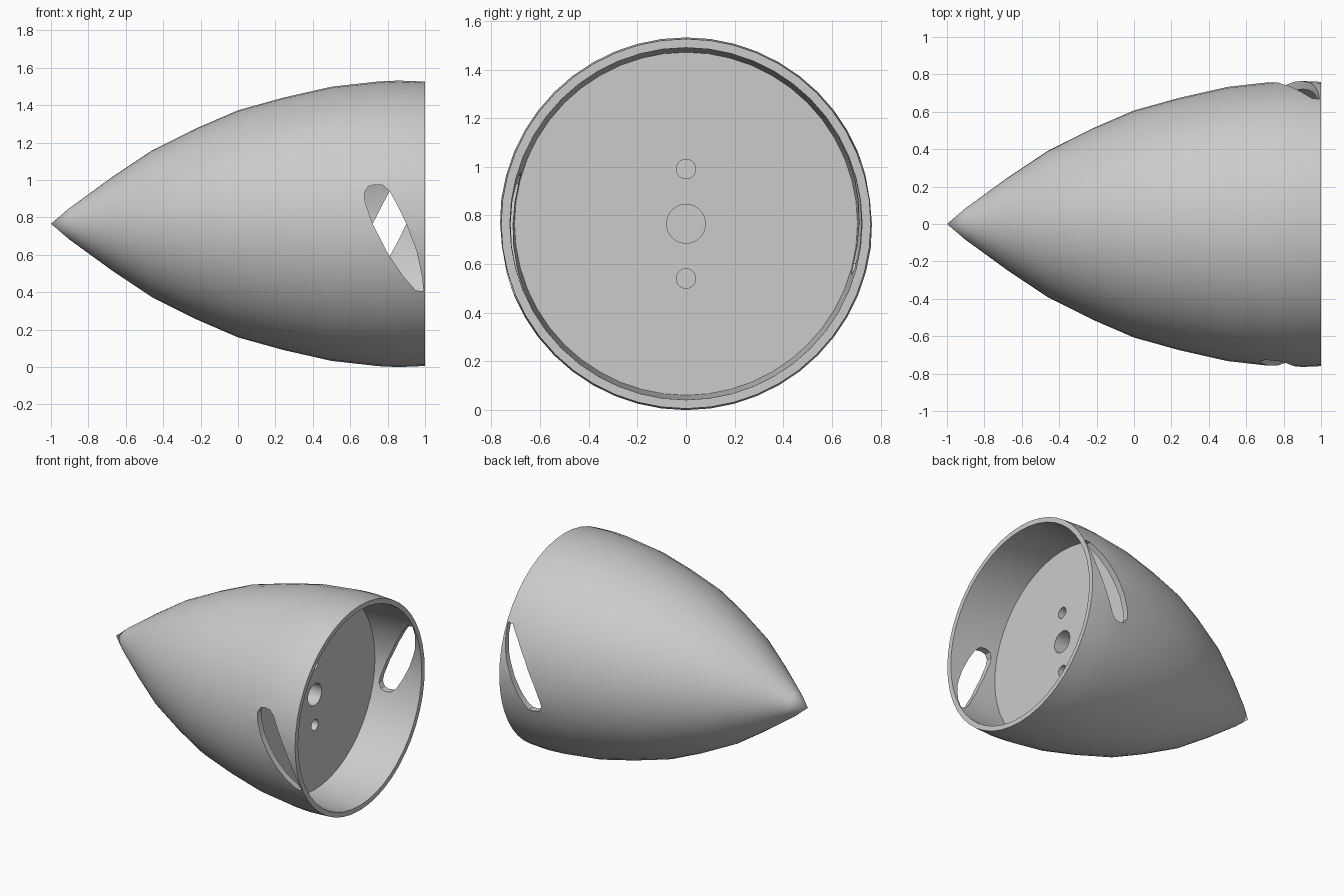
import bpy, bmesh, math
from mathutils import Matrix, Vector

if "Cube" in bpy.data.objects:
    bpy.data.objects.remove(bpy.data.objects["Cube"])

AXIS_Z = 0.766    # height of the long axis
PLATE_X = 0.63    # depth of the recessed plate

grey = bpy.data.materials.new("light_grey")
grey.use_nodes = True
grey.diffuse_color = (0.6, 0.6, 0.6, 1)
grey.node_tree.nodes["Principled BSDF"].inputs["Base Color"].default_value = (0.6, 0.6, 0.6, 1)


def add_object(name, bm):
    bmesh.ops.recalc_face_normals(bm, faces=bm.faces)
    mesh = bpy.data.meshes.new(name)
    bm.to_mesh(mesh)
    bm.free()
    mesh.materials.append(grey)
    obj = bpy.data.objects.new(name, mesh)
    bpy.context.collection.objects.link(obj)
    return obj


def lathe(name, profile, steps):
    """Revolve (x, radius) points about the long axis."""
    bm = bmesh.new()
    verts = [bm.verts.new((x, 0, AXIS_Z + r)) for x, r in profile]
    edges = [bm.edges.new(pair) for pair in zip(verts, verts[1:])]
    bmesh.ops.spin(bm, geom=verts + edges, cent=(0, 0, AXIS_Z), axis=(1, 0, 0),
                   angle=math.tau, steps=steps, use_merge=True)
    bmesh.ops.remove_doubles(bm, verts=bm.verts, dist=0.0005)
    return add_object(name, bm)


def slot_cutter(name, outline, half_turn):
    """Slanted opening, pushed through one side wall along y."""
    bm = bmesh.new()
    face = bm.faces.new([bm.verts.new((x, -1, z)) for x, z in outline])
    new = bmesh.ops.extrude_face_region(bm, geom=[face])["geom"]
    bmesh.ops.translate(bm, vec=(0, 0.85, 0),
                        verts=[v for v in new if isinstance(v, bmesh.types.BMVert)])
    if half_turn:
        bmesh.ops.rotate(bm, verts=bm.verts, cent=(0, 0, AXIS_Z),
                         matrix=Matrix.Rotation(math.pi, 3, "X"))
    return add_object(name, bm)


def hole_cutter(name, z, radius, depth, slope=0):
    """Blind hole in the plate, with an optionally sloping floor."""
    bm = bmesh.new()
    bmesh.ops.create_cone(bm, cap_ends=True, segments=32, radius1=radius,
                          radius2=radius, depth=2 * depth,
                          matrix=Matrix.Translation((PLATE_X, 0, z))
                          @ Matrix.Rotation(math.pi / 2, 4, "Y"))
    for v in bm.verts:
        if v.co.x < PLATE_X:
            v.co.x += slope * (v.co.z - z)
    return add_object(name, bm)


# Pointed shell with a thin rim and a recessed rear plate
shell = lathe("nose_cone", [
    (-1, 0), (-0.9, 0.085), (-0.68, 0.245), (-0.46, 0.392), (-0.22, 0.512),
    (0, 0.607), (0.24, 0.674), (0.5, 0.733), (0.75, 0.761), (0.86, 0.766),
    (1, 0.76), (1, 0.724), (0.85, 0.72), (PLATE_X, 0.705), (PLATE_X, 0)], 48)

# Side slots, one per side, half a turn apart
outline = [(0.73, 0.975), (0.695, 0.965), (0.675, 0.93), (0.68, 0.88),
           (0.72, 0.766), (0.8, 0.61), (0.88, 0.49), (0.95, 0.41),
           (0.992, 0.405), (0.985, 0.48), (0.955, 0.62), (0.9, 0.766),
           (0.85, 0.87), (0.81, 0.94), (0.775, 0.972)]
cutters = [slot_cutter("front_slot", outline, False),
           slot_cutter("back_slot", outline, True),
           hole_cutter("shaft_hole", AXIS_Z, 0.08, 0.15),
           hole_cutter("lower_pin_hole", AXIS_Z - 0.225, 0.04, 0.1),
           hole_cutter("upper_pin_hole", AXIS_Z + 0.225, 0.04, 0.2, -1.5)]

# Cut the openings
bpy.context.view_layer.objects.active = shell
shell.select_set(True)
for cutter in cutters:
    cutter.hide_render = True
    mod = shell.modifiers.new(cutter.name, "BOOLEAN")
    mod.operation = "DIFFERENCE"
    mod.solver = "EXACT"
    mod.object = cutter
    bpy.ops.object.modifier_apply(modifier=mod.name)
    bpy.data.objects.remove(cutter)

bpy.ops.object.shade_smooth_by_angle(angle=math.radians(30))
